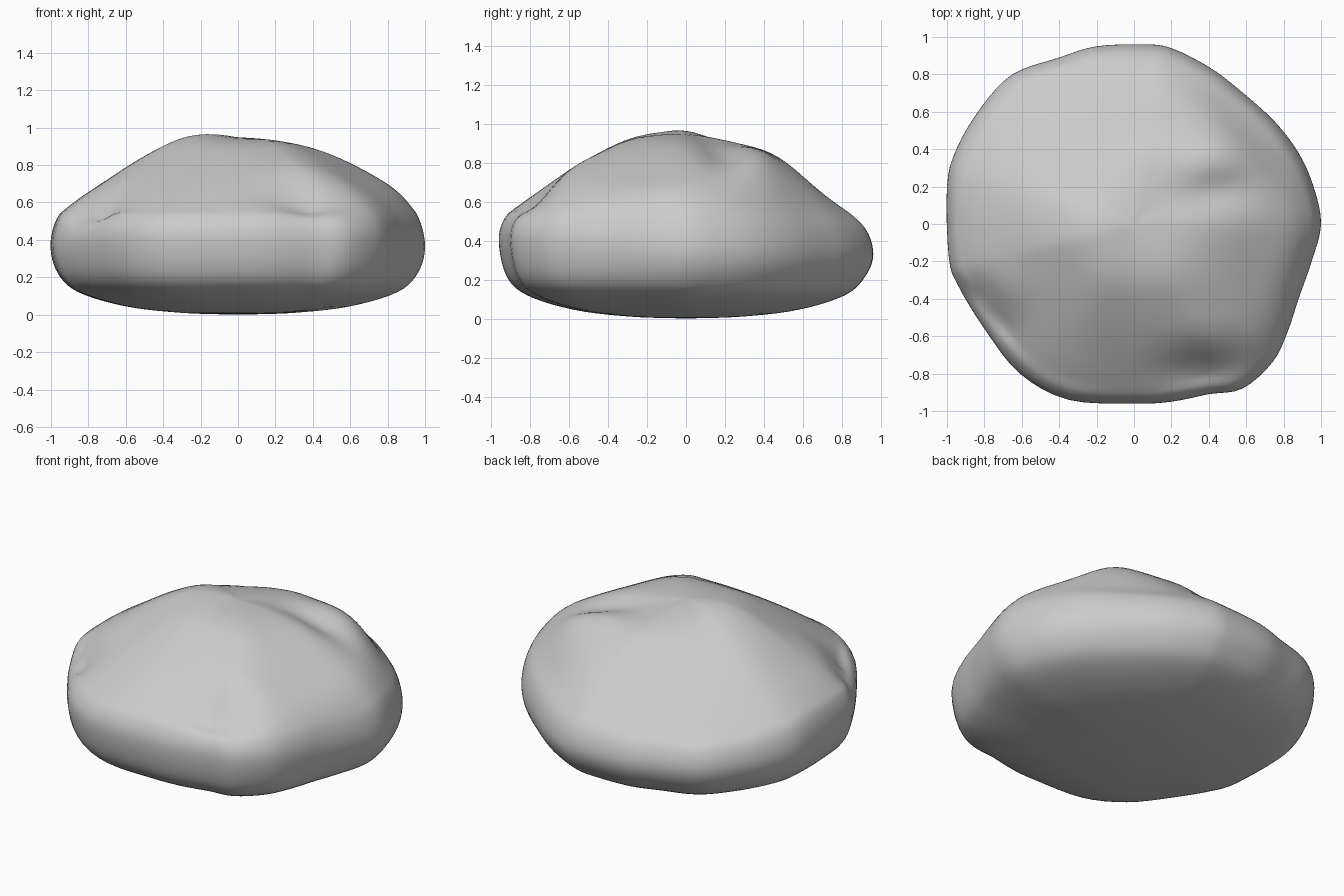
import bpy, bmesh, math
from mathutils import Vector

if "Cube" in bpy.data.objects:
    bpy.data.objects.remove(bpy.data.objects["Cube"], do_unlink=True)


def spline(a, b, c, d, u):
    """Catmull-Rom blend from b to c; works for numbers and vectors."""
    return (b * 2 + (c - a) * u + (a * 2 - b * 5 + c * 4 - d) * u ** 2
            + (b * 3 - a - c * 3 + d) * u ** 3) * 0.5


def sample_loop(points, steps):
    """Smooth closed loop through the points."""
    n = len(points)
    return [spline(*(points[(i + k) % n] for k in (-1, 0, 1, 2)), s / steps)
            for i in range(n) for s in range(steps)]


def sample_path(points, steps):
    """Smooth open path through the points."""
    ends = [points[0] * 2 - points[1]] + points + [points[-1] * 2 - points[-2]]
    out = [spline(*ends[i:i + 4], s / steps)
           for i in range(len(points) - 1) for s in range(steps)]
    return out + [points[-1]]


# Widest outline seen from above, counter-clockwise from +x
outline = [Vector(p) for p in (
    (1, 0), (.96, .2), (.88, .38), (.75, .55), (.56, .72), (.4, .84),
    (.2, .94), (.06, .96), (-.2, .95), (-.4, .89), (-.65, .8), (-.82, .62),
    (-.95, .4), (-1, .2), (-.99, -.18), (-.94, -.33), (-.8, -.56),
    (-.61, -.8), (-.35, -.94), (0, -.96), (.2, -.95), (.4, -.91),
    (.58, -.88), (.74, -.74), (.82, -.58), (.88, -.4), (.95, -.2))]

# Underside: radius fraction and height, shared by all directions
underside = [Vector(p) for p in ((0, 0), (.3, .01), (.6, .045), (.85, .12), (.96, .22))]

# Upper side: heights at these radius fractions, one row per eighth turn
fractions = (1, .965, .87, .72, .5, .28)
summit = .945
heights = (
    (.36, .52, .65, .75, .86, .92),
    (.34, .48, .59, .77, .87, .90),
    (.33, .45, .54, .63, .82, .90),
    (.34, .46, .53, .62, .77, .90),
    (.37, .52, .61, .71, .85, .94),
    (.40, .51, .59, .69, .83, .94),
    (.40, .52, .60, .70, .83, .93),
    (.40, .53, .63, .73, .85, .93))

# Lumps and hollows on top: x, y, spread along x, spread along y, height
dents = (
    (-.17, -.02, .17, .15, .02),    # peak
    (.44, .17, .20, .09, -.05),     # valley beside the peak
    (.46, .38, .18, .10, .035),     # shoulder knob
    (.37, -.78, .22, .09, -.06),    # front ledge
    (.38, -.57, .22, .09, .02),     # brow over the ledge
    (-.84, -.40, .09, .09, -.05),   # upper end of the side gully
    (-.71, -.52, .09, .09, -.05),   # lower end of the side gully
    (-.66, -.34, .14, .10, .02))    # brow over the gully


def profile(angle):
    """Bottom-to-top path for a compass direction."""
    turn = (angle / math.tau * len(heights)) % len(heights)
    i, u = int(turn), turn % 1
    rows = [heights[(i + k) % len(heights)] for k in (-1, 0, 1, 2)]
    upper = [Vector((f, spline(*(row[j] for row in rows), u)))
             for j, f in enumerate(fractions)]
    widest = upper[0].y
    return sample_path(underside + upper + [Vector((0, summit))], 5), widest


def relief(x, y):
    return sum(h * math.exp(-((x - cx) / sx) ** 2 - ((y - cy) / sy) ** 2)
               for cx, cy, sx, sy, h in dents)


# Stone skin: columns of points around the outline, closed at both poles
bm = bmesh.new()
columns = []
poles = [bm.verts.new((0, 0, 0)), bm.verts.new((0, 0, summit + relief(0, 0)))]
for rim in sample_loop(outline, 4):
    path, widest = profile(math.atan2(rim.y, rim.x))
    column = []
    for t, z in path[1:-1]:
        x, y = rim * t
        weight = min(1, max(0, (z - widest) / .15))
        column.append(bm.verts.new((x, y, z + weight * relief(x, y))))
    columns.append(column)

for i, right in enumerate(columns):
    left = columns[i - 1]
    bm.faces.new((poles[0], right[0], left[0]))
    bm.faces.new((poles[1], left[-1], right[-1]))
    for j in range(len(right) - 1):
        bm.faces.new((left[j], right[j], right[j + 1], left[j + 1]))

# Weather the upper skin so neighbouring slopes melt together
upper_skin = [v for v in bm.verts if v.co.z > .55]
for _ in range(6):
    bmesh.ops.smooth_vert(bm, verts=upper_skin, factor=.5,
                          use_axis_x=True, use_axis_y=True, use_axis_z=True)
bmesh.ops.recalc_face_normals(bm, faces=bm.faces)

mesh = bpy.data.meshes.new("boulder")
bm.to_mesh(mesh)
bm.free()
boulder = bpy.data.objects.new("boulder", mesh)
bpy.context.collection.objects.link(boulder)

# Plain stone colour
stone = bpy.data.materials.new("stone_grey")
stone.use_nodes = True
grey = (.6, .6, .6, 1)
stone.diffuse_color = grey
stone.node_tree.nodes["Principled BSDF"].inputs["Base Color"].default_value = grey
mesh.materials.append(stone)

# Smooth shading
bpy.ops.object.select_all(action="DESELECT")
boulder.select_set(True)
bpy.context.view_layer.objects.active = boulder
bpy.ops.object.shade_smooth_by_angle(angle=math.radians(40))
